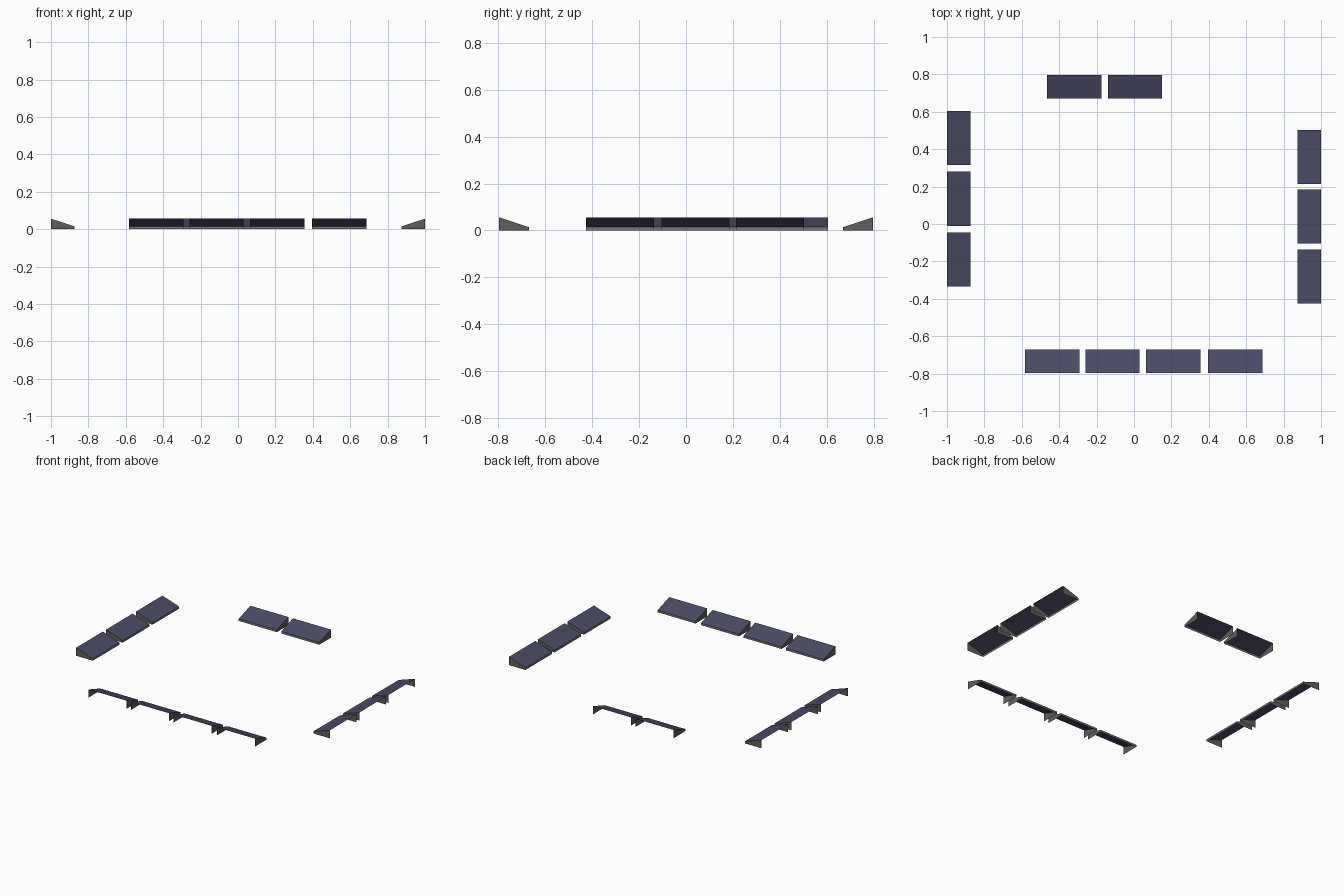
import bpy, bmesh, math
from mathutils import Matrix

if "Cube" in bpy.data.objects:
    bpy.data.objects.remove(bpy.data.objects["Cube"])


def material(name, rgb):
    m = bpy.data.materials.new(name)
    m.diffuse_color = (*rgb, 1)
    m.use_nodes = True
    m.node_tree.nodes["Principled BSDF"].inputs["Base Color"].default_value = m.diffuse_color
    return m


PANEL = material("dark blue panel", (0.07, 0.07, 0.13))
GREY = material("grey bracket", (0.115, 0.112, 0.107))
LIP = material("light frame lip", (0.2, 0.175, 0.2))

LENGTH, DEPTH, HIGH, LOW = 0.29, 0.127, 0.056, 0.014


def sheet(name, quads, mat, matrix):
    """Open thin sheet object from a few corner loops."""
    bm = bmesh.new()
    for q in quads:
        bm.faces.new([bm.verts.new(p) for p in q])
    bm.transform(matrix)
    me = bpy.data.meshes.new(name)
    bm.to_mesh(me)
    bm.free()
    me.materials.append(mat)
    bpy.context.collection.objects.link(bpy.data.objects.new(name, me))


def solar_panel(side, centre, edge, angle):
    """Local frame: high outer edge on -y, low inner edge on +y."""
    h, d = LENGTH / 2, DEPTH
    m = Matrix.Rotation(angle, 4, 'Z') @ Matrix.Translation((centre, -edge, 0))
    # sloping panel face, open underneath and at the high edge
    sheet(side + "_panel", [[(-h, 0, HIGH), (h, 0, HIGH), (h, d, LOW), (-h, d, LOW)]], PANEL, m)
    # low inner lip
    sheet(side + "_lip", [[(h, d, 0), (-h, d, 0), (-h, d, LOW), (h, d, LOW)]], LIP, m)
    # wedge-shaped end brackets
    prof = [(0, 0), (d, 0), (d, LOW), (0, HIGH)]
    right = [(h, y, z) for y, z in prof]
    left = [(-h, y, z) for y, z in reversed(prof)]
    sheet(side + "_brackets", [right, left], GREY, m)


# row: centres along the row (local x), distance of outer edge, rotation
rows = {
    "front": ([-0.437, -0.115, 0.21, 0.541], 0.797, 0),
    "right": ([-0.281, 0.04, 0.358], 1.0, math.pi / 2),
    "back": ([0.319, -0.006], 0.797, math.pi),
    "left": ([-0.46, -0.135, 0.19], 1.0, -math.pi / 2),
}
for side, (centres, edge, angle) in rows.items():
    for c in centres:
        solar_panel(side, c, edge, angle)
